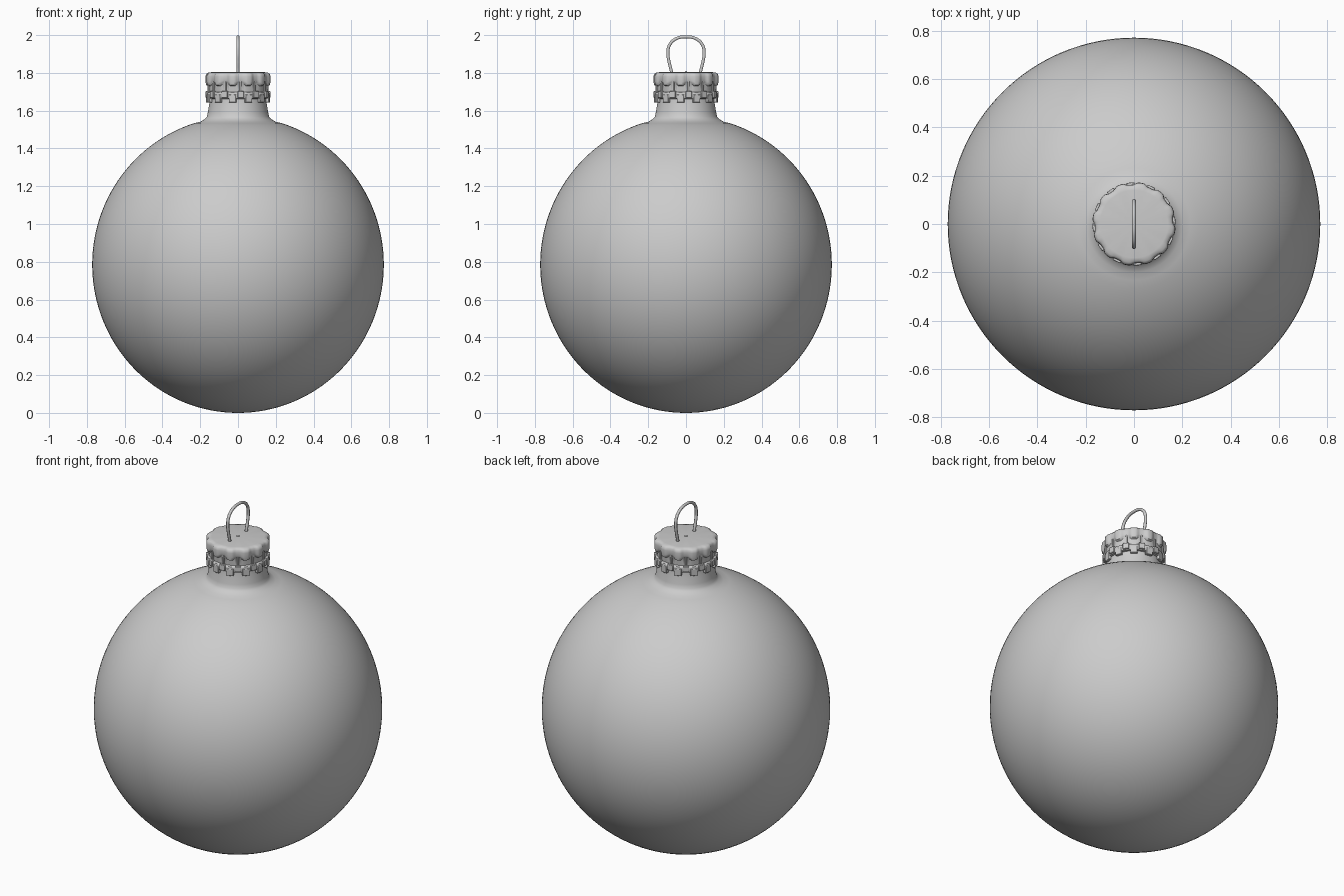
import bpy, bmesh
from math import sin, cos, pi, radians, sqrt
from mathutils import Matrix, Vector

if "Cube" in bpy.data.objects:
    bpy.data.objects.remove(bpy.data.objects["Cube"])

N = 12            # crimps around the cap
PHASE = -pi / 2 - 0.175


def finish(bm, name, angle=40):
    bmesh.ops.remove_doubles(bm, verts=bm.verts, dist=1e-5)
    bmesh.ops.recalc_face_normals(bm, faces=bm.faces)
    me = bpy.data.meshes.new(name)
    bm.to_mesh(me)
    bm.free()
    ob = bpy.data.objects.new(name, me)
    bpy.context.collection.objects.link(ob)
    bpy.ops.object.select_all(action='DESELECT')
    ob.select_set(True)
    bpy.context.view_layer.objects.active = ob
    bpy.ops.object.shade_smooth_by_angle(angle=radians(angle))
    return ob


def lathe(name, profile, seg, angle=40):
    """Profile points: (radius, z, radius ripple, z ripple)."""
    bm = bmesh.new()
    rings = []
    for r, z, dr, dz in profile:
        ring = []
        for i in range(seg):
            a = 2 * pi * i / seg
            w = max(-1, min(1, 1.6 * cos(N * (a - PHASE))))
            ring.append(bm.verts.new(((r + dr * w) * cos(a), (r + dr * w) * sin(a), z + dz * w)))
        rings.append(ring)
    for lo, hi in zip(rings, rings[1:]):
        for i in range(seg):
            j = (i + 1) % seg
            bm.faces.new((lo[i], lo[j], hi[j], hi[i]))
    return finish(bm, name, angle)


def tab_ring(name, r, depth, width, z0, z1, phase):
    bm = bmesh.new()
    for i in range(N):
        rot = Matrix.Rotation(phase + 2 * pi * i / N, 4, 'Z')
        bmesh.ops.create_cube(bm, size=1, matrix=rot
                              @ Matrix.Translation((r, 0, (z0 + z1) / 2))
                              @ Matrix.Diagonal((depth, width, z1 - z0, 1)))
    ob = finish(bm, name, 40)
    bev = ob.modifiers.new("soft_edges", 'BEVEL')
    bev.width = 0.003
    bev.segments = 2
    return ob


# Glass ball with flared neck
R, H = 0.772, 0.785
ball = []
for i in range(61):
    t = -pi / 2 + i / 60 * (pi / 2 + 1.265)
    ball.append((R * cos(t), H + H * sin(t), 0, 0))
ball += [(r, z, 0, 0) for r, z in
         [(0.2, 1.541), (0.175, 1.556), (0.165, 1.568), (0.16, 1.59), (0.153, 1.63),
          (0.149, 1.66), (0.147, 1.78)]]
lathe("glass_ball", ball, 128, 60)

# Crimped metal cap
lathe("cap", [
    (0.0, 1.803, 0, 0), (0.008, 1.803, 0, 0), (0.14, 1.804, 0, 0), (0.157, 1.801, 0.003, 0),
    (0.166, 1.793, 0.005, 0), (0.168, 1.78, 0.005, 0), (0.168, 1.755, 0.005, -0.004),
    (0.165, 1.744, 0.005, -0.008), (0.157, 1.738, 0.001, -0.008), (0.155, 1.70, 0, 0),
    (0.164, 1.696, 0.002, 0), (0.166, 1.69, 0.002, 0), (0.166, 1.67, 0.002, 0),
    (0.163, 1.664, 0.002, 0), (0.145, 1.662, 0, 0)], N * 12, 50)

# Crimp ribs and the two staggered rows of teeth
tab_ring("cap_ribs", 0.156, 0.012, 0.010, 1.69, 1.768, PHASE + pi / N)
tab_ring("cap_lower_teeth", 0.160, 0.018, 0.038, 1.643, 1.685, PHASE)
tab_ring("cap_upper_teeth", 0.163, 0.018, 0.034, 1.668, 1.703, PHASE + pi / N)

# Small centre dimple on the cap
bm = bmesh.new()
bmesh.ops.create_uvsphere(bm, u_segments=16, v_segments=8, radius=0.008,
                          matrix=Matrix.Translation((0, 0, 1.801)))
finish(bm, "cap_centre_dot")

# Wire hanging loop
half = [(0.072, 1.76), (0.078, 1.81), (0.090, 1.86), (0.096, 1.905), (0.086, 1.95), (0.052, 1.981)]
pts = [(-y, z) for y, z in half] + [(0, 1.991)] + half[::-1]
cu = bpy.data.curves.new("wire_loop", 'CURVE')
cu.dimensions = '3D'
cu.bevel_depth = 0.0085
cu.bevel_resolution = 3
cu.use_fill_caps = True
sp = cu.splines.new('BEZIER')
sp.bezier_points.add(len(pts) - 1)
for p, (y, z) in zip(sp.bezier_points, pts):
    p.co = (0, y, z)
    p.handle_left_type = p.handle_right_type = 'AUTO'
ob = bpy.data.objects.new("wire_loop", cu)
bpy.context.collection.objects.link(ob)
